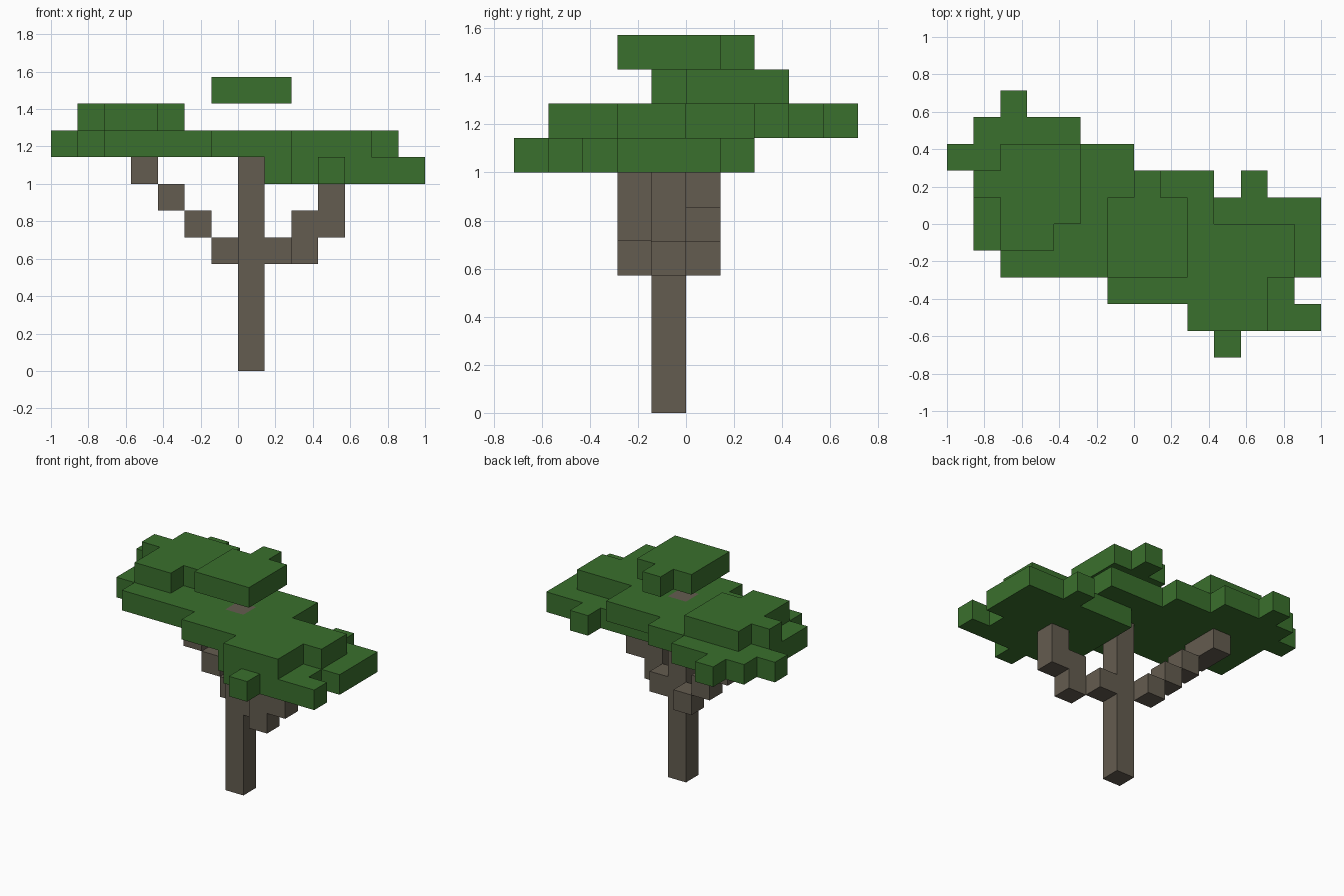
import bpy
import bmesh
import math
from mathutils import Vector

cube = bpy.data.objects.get("Cube")
if cube:
    bpy.data.objects.remove(cube, do_unlink=True)

UNIT = 1 / 7  # edge of one block


def material(name, rgb):
    mat = bpy.data.materials.new(name)
    mat.use_nodes = True
    mat.diffuse_color = (*rgb, 1)
    mat.node_tree.nodes["Principled BSDF"].inputs["Base Color"].default_value = (*rgb, 1)
    return mat


def blocks(x0, x1, y0, y1, z0, z1):
    return {(x, y, z) for x in range(x0, x1) for y in range(y0, y1) for z in range(z0, z1)}


def layer(z, *rects):
    return set().union(*(blocks(*r, z, z + 1) for r in rects))


def build(name, cells, occupied, mat):
    """Mesh the exposed sides of a set of blocks, merged into large flat faces."""
    bm = bmesh.new()
    for cell in sorted(cells):
        centre = Vector(cell) + Vector((.5, .5, .5))
        for axis in range(3):
            for sign in (-1, 1):
                n = Vector((0, 0, 0))
                n[axis] = sign
                if tuple(int(c + d) for c, d in zip(cell, n)) in occupied:
                    continue
                u = Vector((0, 0, 0))
                u[(axis + 1) % 3] = .5
                v = n.cross(u)
                corners = [centre + n / 2 + a * u + b * v
                           for a, b in ((-1, -1), (1, -1), (1, 1), (-1, 1))]
                bm.faces.new([bm.verts.new(c * UNIT) for c in corners])
    bmesh.ops.remove_doubles(bm, verts=bm.verts, dist=UNIT / 100)
    bmesh.ops.dissolve_limit(bm, angle_limit=math.radians(1),
                             verts=bm.verts, edges=bm.edges)
    mesh = bpy.data.meshes.new(name)
    bm.to_mesh(mesh)
    bm.free()
    mesh.materials.append(mat)
    obj = bpy.data.objects.new(name, mesh)
    bpy.context.collection.objects.link(obj)


bark = material("bark_brown", (.127, .107, .080))
leaf = material("leaf_green", (.042, .162, .026))

# Trunk runs up through the main leaf layer
trunk = blocks(0, 1, -1, 0, 0, 9)

# Stepped branches on both sides
left_branch = (blocks(1, 2, -1, 0, 4, 5) | blocks(2, 3, -2, -1, 4, 6)
               | blocks(3, 4, -2, -1, 5, 7))
right_branch = {(-1 - i, 0, 4 + i) for i in range(4)} | {(-4, 1, 7)}

# Leaf layers, bottom to top
canopy = layer(7, (1, 2, -3, 1), (2, 6, -4, 1), (6, 7, -2, 1), (6, 7, -4, -3),
               (4, 5, 1, 2), (3, 4, -5, -4))
canopy |= layer(8, (-7, -6, 2, 3), (-6, -5, -1, 4), (-5, -2, -2, 4), (-5, -4, 4, 5),
                (-2, -1, -2, 3), (-1, 0, -3, 3), (0, 2, -3, 2), (2, 3, -4, 2),
                (3, 5, -4, 0), (5, 6, -2, 0))
canopy |= layer(9, (-5, -3, -1, 3), (-3, -2, 0, 3), (-6, -5, 1, 2))
canopy |= layer(10, (-1, 2, -2, 1), (0, 1, 1, 2))
canopy -= trunk

everything = trunk | left_branch | right_branch | canopy
for name, cells, mat in (("trunk", trunk, bark), ("left_branch", left_branch, bark),
                         ("right_branch", right_branch, bark), ("canopy", canopy, leaf)):
    build(name, cells, everything, mat)
